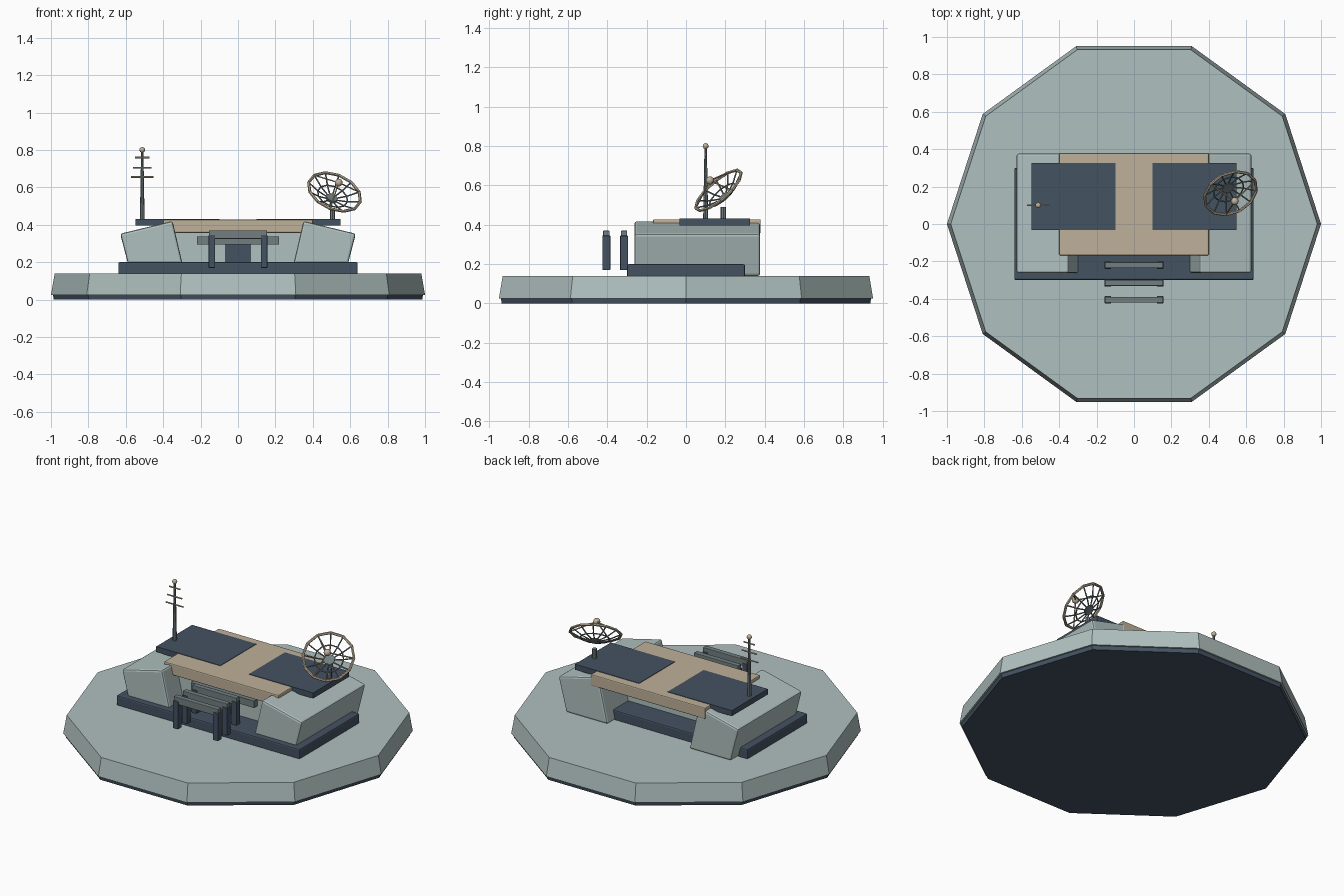
import bpy, bmesh, math
from mathutils import Vector, Matrix

if "Cube" in bpy.data.objects:
    bpy.data.objects.remove(bpy.data.objects["Cube"])


def material(name, rgb):
    m = bpy.data.materials.new(name)
    m.use_nodes = True
    m.diffuse_color = (*rgb, 1)
    m.node_tree.nodes["Principled BSDF"].inputs["Base Color"].default_value = (*rgb, 1)
    return m


PALE = material("pale grey green", (0.43, 0.53, 0.52))
NAVY = material("slate blue", (0.057, 0.085, 0.12))
TAN = material("sand", (0.52, 0.44, 0.32))
GREY = material("mid grey", (0.17, 0.21, 0.22))


def finish(name, bm, mat, bevel=0, smooth=False):
    bmesh.ops.recalc_face_normals(bm, faces=bm.faces)
    mesh = bpy.data.meshes.new(name)
    bm.to_mesh(mesh)
    bm.free()
    mesh.materials.append(mat)
    ob = bpy.data.objects.new(name, mesh)
    bpy.context.collection.objects.link(ob)
    if bevel:
        mod = ob.modifiers.new("rounded edges", "BEVEL")
        mod.width, mod.segments = bevel, 2
    if smooth:
        for p in mesh.polygons:
            p.use_smooth = True
    return ob


def bridge(bm, lower, upper):
    # closed solid between two matching outlines
    a = [bm.verts.new(p) for p in lower]
    b = [bm.verts.new(p) for p in upper]
    bm.faces.new(a)
    bm.faces.new(b)
    for i in range(len(a)):
        j = (i + 1) % len(a)
        bm.faces.new((a[i], a[j], b[j], b[i]))


def box(name, x, y, z, mat, bevel=0):
    bm = bmesh.new()
    outline = [(x[0], y[0]), (x[1], y[0]), (x[1], y[1]), (x[0], y[1])]
    bridge(bm, [(*p, z[0]) for p in outline], [(*p, z[1]) for p in outline])
    return finish(name, bm, mat, bevel)


def add_rod(bm, a, b, r1, r2=None, sides=6):
    a, b = Vector(a), Vector(b)
    d = b - a
    frame = Matrix.Translation((a + b) / 2) @ d.to_track_quat("Z", "Y").to_matrix().to_4x4()
    bmesh.ops.create_cone(bm, cap_ends=True, segments=sides, radius1=r1,
                          radius2=r1 if r2 is None else r2, depth=d.length, matrix=frame)


def rods(name, pairs, r, mat, r2=None, sides=6):
    bm = bmesh.new()
    for a, b in pairs:
        add_rod(bm, a, b, r, r2, sides)
    return finish(name, bm, mat)


def ball(name, centre, r, mat):
    bm = bmesh.new()
    bmesh.ops.create_uvsphere(bm, u_segments=12, v_segments=8, radius=r,
                              matrix=Matrix.Translation(centre))
    return finish(name, bm, mat, smooth=True)


def ring(r, z, sides):
    return [Vector((r * math.cos(math.tau * i / sides), r * math.sin(math.tau * i / sides), z))
            for i in range(sides)]


# Ten-sided platform
for name, r1, r2, z1, z2, mat in (("platform_foot", 0.985, 0.99, 0, 0.03, NAVY),
                                  ("platform", 1.0, 0.98, 0.025, 0.14, PALE)):
    bm = bmesh.new()
    bridge(bm, ring(r1, z1, 10), ring(r2, z2, 10))
    finish(name, bm, mat)

# Building
box("plinth", (-0.64, 0.64), (-0.30, 0.30), (0.135, 0.20), NAVY, 0.008)
WING = [(0.285, 0.14), (0.35, 0.42), (0.63, 0.352), (0.575, 0.14)]
for side, label in ((1, "left"), (-1, "right")):
    bm = bmesh.new()
    bridge(bm, [(side * x, -0.262, z) for x, z in WING], [(side * x, 0.377, z) for x, z in WING])
    finish(label + "_wing", bm, PALE, 0.012)
    xs = sorted((side * 0.10, side * 0.548))
    box(label + "_roof_panel", xs, (-0.033, 0.325), (0.396, 0.431), NAVY)
box("centre_block", (-0.34, 0.34), (-0.12, 0.15), (0.19, 0.37), PALE)
box("roof", (-0.40, 0.40), (-0.168, 0.38), (0.357, 0.428), TAN, 0.006)
box("door", (-0.07, 0.07), (-0.128, -0.11), (0.195, 0.325), NAVY)
box("door_lintel", (-0.22, 0.22), (-0.155, -0.115), (0.295, 0.338), GREY)

# Three entrance gates
for n, y in enumerate((-0.22, -0.315, -0.405), 1):
    box(f"gate_bar_{n}", (-0.155, 0.155), (y - 0.016, y + 0.016), (0.325, 0.37), GREY, 0.003)
    for side, label in ((1, "left"), (-1, "right")):
        xs = sorted((side * 0.122, side * 0.157))
        box(f"gate_post_{n}_{label}", xs, (y - 0.02, y + 0.02), (0.17, 0.345), NAVY, 0.003)

# Mast with cross bars
MX, MY = -0.512, 0.10
rods("mast", [((MX, MY, 0.42), (MX, MY, 0.80))], 0.013, GREY, 0.006, 8)
rods("mast_cross_bars", [((MX - w, MY, z), (MX + w, MY, z))
                         for w, z in ((0.06, 0.655), (0.05, 0.705), (0.038, 0.76))], 0.005, TAN)
ball("mast_tip", (MX, MY, 0.80), 0.015, TAN)

# Open-frame dish, built about its own axis and then tilted
rods("dish_pedestal", [((0.505, 0.19, 0.42), (0.505, 0.19, 0.49))], 0.014, GREY, sides=8)
tilt = Matrix.Translation((0.516, 0.165, 0.575)) @ \
    Vector((0.32, -0.62, 0.715)).to_track_quat("Z", "Y").to_matrix().to_4x4()
N = 12
rim, middle, hub = ring(0.148, 0, N), ring(0.085, -0.032, N), ring(0.03, -0.047, N)


def loop(points):
    return [(p, points[(i + 1) % N]) for i, p in enumerate(points)]


feed = Vector((0, 0, 0.07))
parts = [
    rods("dish_rim", loop(rim), 0.008, TAN),
    rods("dish_ribs", list(zip(rim, middle)) + list(zip(middle, hub)), 0.004, GREY),
    rods("dish_rings", loop(middle) + loop(hub), 0.004, GREY),
    rods("dish_hub", [((0, 0, -0.055), (0, 0, -0.04))], 0.03, GREY, sides=N),
    rods("dish_feed_struts", [(rim[i], feed) for i in (0, 4, 8)], 0.004, TAN),
    ball("dish_receiver", feed, 0.021, TAN),
]
for ob in parts:
    ob.data.transform(tilt)
